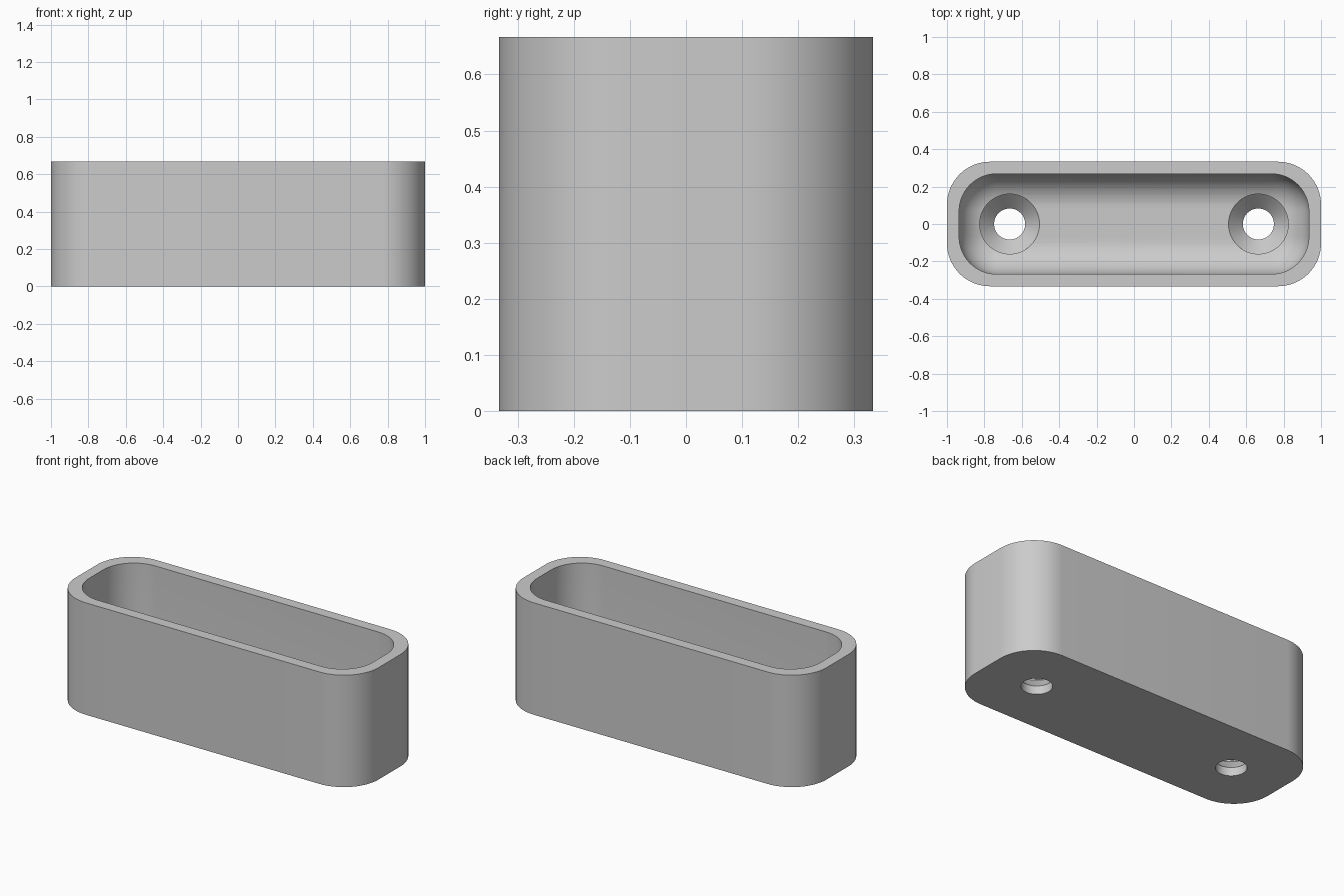
import bpy, bmesh, math

if "Cube" in bpy.data.objects:
    bpy.data.objects.remove(bpy.data.objects["Cube"], do_unlink=True)

HX, HY, HEIGHT, WALL, FLOOR = 1.0, 0.333, 0.667, 0.065, 0.133
OUTER_R, INNER_R, FILLET = 0.23, 0.2, 0.18
STEPS = 16

grey = bpy.data.materials.new("plain grey")
grey.use_nodes = True
colour = (0.6, 0.6, 0.6, 1)
grey.diffuse_color = colour
grey.node_tree.nodes["Principled BSDF"].inputs["Base Color"].default_value = colour


def rounded_ring(bm, hx, hy, r, z):
    """Rounded rectangle as a closed loop of vertices."""
    ring = []
    for q, (sx, sy) in enumerate([(1, 1), (-1, 1), (-1, -1), (1, -1)]):
        for i in range(STEPS + 1):
            a = math.pi / 2 * (q + i / STEPS)
            ring.append(bm.verts.new((sx * (hx - r) + r * math.cos(a),
                                      sy * (hy - r) + r * math.sin(a), z)))
    return ring


def circle_ring(bm, x, r, z, n=64):
    return [bm.verts.new((x + r * math.cos(math.tau * i / n),
                          r * math.sin(math.tau * i / n), z)) for i in range(n)]


def loft(bm, rings):
    """Skin a stack of rings and cap both ends."""
    for a, b in zip(rings, rings[1:]):
        for i in range(len(a)):
            j = (i + 1) % len(a)
            bm.faces.new((a[i], a[j], b[j], b[i]))
    bm.faces.new(rings[0][::-1])
    bm.faces.new(rings[-1])


def finish(bm, name):
    bmesh.ops.recalc_face_normals(bm, faces=bm.faces[:])
    mesh = bpy.data.meshes.new(name)
    bm.to_mesh(mesh)
    bm.free()
    mesh.materials.append(grey)
    obj = bpy.data.objects.new(name, mesh)
    bpy.context.collection.objects.link(obj)
    return obj


# Tray: outer wall, flat rim, then the cavity with a filleted floor
bm = bmesh.new()
rings = [rounded_ring(bm, HX, HY, OUTER_R, z) for z in (0, HEIGHT)]
rings.append(rounded_ring(bm, HX - WALL, HY - WALL, INNER_R, HEIGHT))
for i in range(STEPS + 1):
    a = math.pi / 2 * i / STEPS
    inset = FILLET * (1 - math.cos(a))
    rings.append(rounded_ring(bm, HX - WALL - inset, HY - WALL - inset,
                              INNER_R - inset, FLOOR + FILLET * (1 - math.sin(a))))
loft(bm, rings)
tray = finish(bm, "tray")

# Countersunk screw holes
for side, x in (("left", 0.665), ("right", -0.665)):
    bm = bmesh.new()
    loft(bm, [circle_ring(bm, x, r, z) for r, z in
              ((0.083, -0.1), (0.083, 0.05), (0.16, 0.13), (0.16, 0.4))])
    cutter = finish(bm, side + "_screw_hole_cutter")
    cut = tray.modifiers.new(side + " screw hole", "BOOLEAN")
    cut.operation = "DIFFERENCE"
    cut.solver = "EXACT"
    cut.object = cutter
    cutter.hide_render = True
    cutter.hide_set(True)

# Bake the cuts into the tray and shade it
bpy.context.view_layer.update()
baked = bpy.data.meshes.new_from_object(
    tray.evaluated_get(bpy.context.evaluated_depsgraph_get()))
tray.modifiers.clear()
tray.data = baked
for obj in [o for o in bpy.data.objects if o.name.endswith("_cutter")]:
    bpy.data.objects.remove(obj, do_unlink=True)
bpy.ops.object.select_all(action="DESELECT")
tray.select_set(True)
bpy.context.view_layer.objects.active = tray
bpy.ops.object.shade_smooth_by_angle(angle=math.radians(30))
